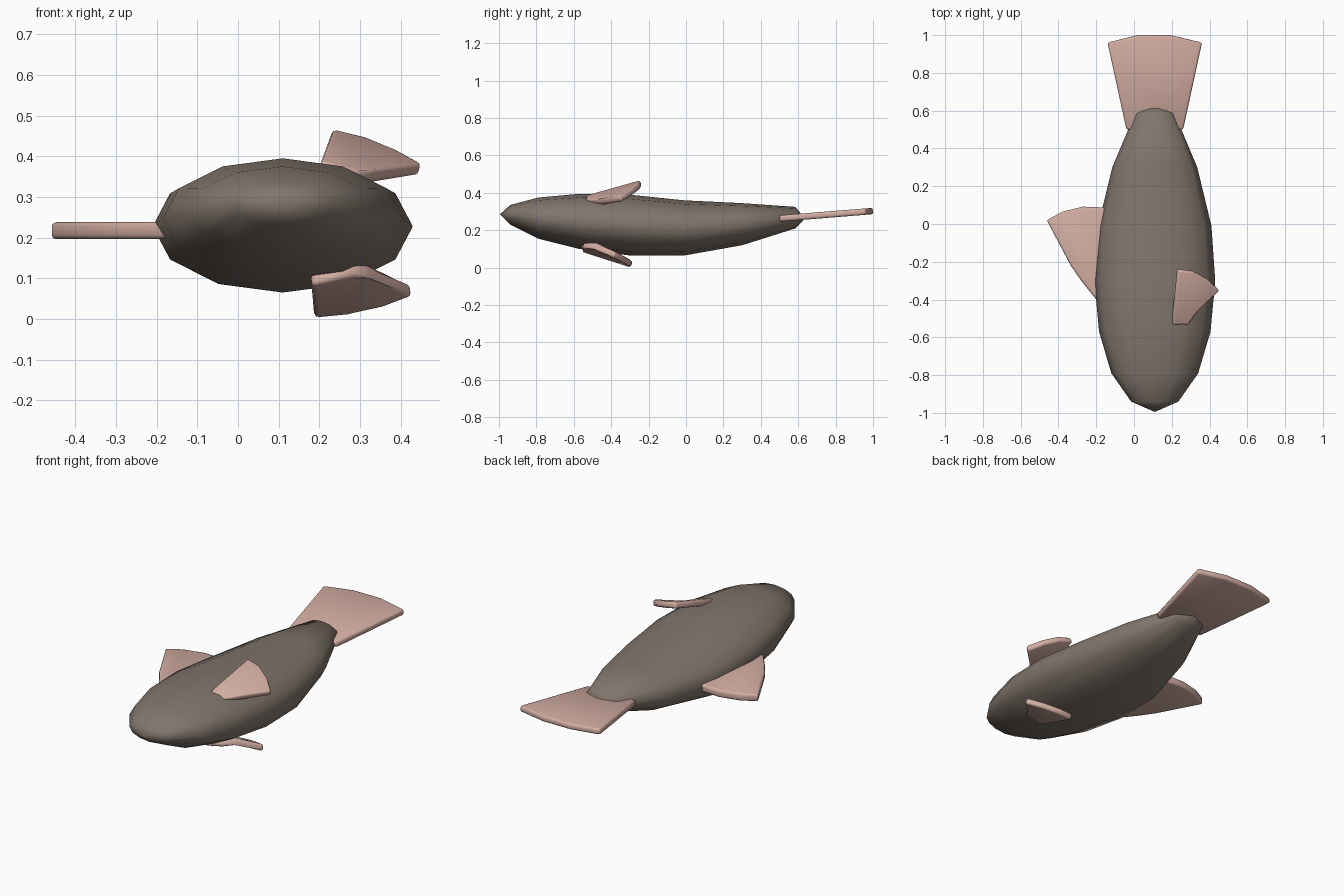
import bpy, bmesh, math
from mathutils import Vector

if "Cube" in bpy.data.objects:
    bpy.data.objects.remove(bpy.data.objects["Cube"])


def material(name, color):
    m = bpy.data.materials.new(name)
    m.diffuse_color = (*color, 1)
    m.use_nodes = True
    m.node_tree.nodes["Principled BSDF"].inputs["Base Color"].default_value = m.diffuse_color
    return m


BROWN = material("brown", (0.22, 0.18, 0.15))
PINK = material("pink", (0.65, 0.42, 0.36))


def make_object(name, bm, mat, angle):
    bmesh.ops.recalc_face_normals(bm, faces=bm.faces)
    mesh = bpy.data.meshes.new(name)
    bm.to_mesh(mesh)
    bm.free()
    mesh.materials.append(mat)
    ob = bpy.data.objects.new(name, mesh)
    bpy.context.collection.objects.link(ob)
    bpy.ops.object.select_all(action='DESELECT')
    ob.select_set(True)
    bpy.context.view_layer.objects.active = ob
    bpy.ops.object.shade_smooth_by_angle(angle=math.radians(angle))
    return ob


def fin(name, outline, thickness=0.034):
    """Thin rounded slab from a flat outline."""
    bm = bmesh.new()
    face = bm.faces.new([bm.verts.new(p) for p in outline])
    face.normal_update()
    n = face.normal.copy() * thickness
    bmesh.ops.translate(bm, verts=bm.verts, vec=-n / 2)
    new = bmesh.ops.extrude_face_region(bm, geom=[face], use_keep_orig=True)
    bmesh.ops.translate(bm, vec=n, verts=[v for v in new["geom"]
                                          if isinstance(v, bmesh.types.BMVert)])
    bmesh.ops.recalc_face_normals(bm, faces=bm.faces)
    rim = [e for e in bm.edges if e.is_manifold and e.calc_face_angle() > 1.2]
    bmesh.ops.bevel(bm, geom=rim, offset=0.011, segments=2, profile=0.5, affect='EDGES')
    return make_object(name, bm, PINK, 60)


# Body: 12-sided elliptical rings (y, half width, bottom z, top z)
CX, SIDES = 0.11, 12
stations = [(-0.94, 0.125, 0.23, 0.335), (-0.79, 0.23, 0.155, 0.375),
            (-0.57, 0.295, 0.10, 0.395), (-0.30, 0.32, 0.065, 0.39),
            (-0.01, 0.30, 0.065, 0.36), (0.30, 0.225, 0.12, 0.345),
            (0.585, 0.105, 0.21, 0.325)]
bm = bmesh.new()
rings = []
for y, w, lo, hi in stations:
    angles = [2 * math.pi * i / SIDES for i in range(SIDES)]
    rings.append([bm.verts.new((CX + w * math.cos(a), y,
                                (lo + hi) / 2 + (hi - lo) / 2 * math.sin(a)))
                  for a in angles])
nose = bm.verts.new((CX, -0.995, 0.285))
rear = bm.verts.new((CX, 0.635, 0.262))
for i in range(SIDES):
    j = (i + 1) % SIDES
    for a, b in zip(rings, rings[1:]):
        bm.faces.new((a[i], a[j], b[j], b[i]))
    bm.faces.new((nose, rings[0][j], rings[0][i]))
    bm.faces.new((rear, rings[-1][i], rings[-1][j]))
make_object("body", bm, BROWN, 80)

# Tail fin
fin("tail_fin", [(x, y, 0.263 + (y - 0.5) * 0.08) for x, y in
                 [(-0.04, 0.50), (0.26, 0.50), (0.36, 0.96), (0.19, 1.0),
                  (0.02, 1.0), (-0.14, 0.96)]])

# Back fin on the flat-lying left edge
fin("back_fin", [(x, y, 0.217) for x, y in
                 [(-0.13, -0.48), (-0.20, -0.40), (-0.28, -0.30), (-0.335, -0.22),
                  (-0.462, 0.02), (-0.38, 0.065), (-0.27, 0.092), (-0.10, 0.085)]], 0.042)

# Paired side fins
fin("upper_side_fin", [(0.20, -0.53, 0.372), (0.285, -0.53, 0.352), (0.335, -0.46, 0.355),
                       (0.45, -0.35, 0.368), (0.385, -0.29, 0.404),
                       (0.31, -0.25, 0.435), (0.23, -0.24, 0.453)])
fin("lower_side_fin", [(0.18, -0.55, 0.098), (0.285, -0.55, 0.12), (0.325, -0.49, 0.11),
                       (0.428, -0.385, 0.07), (0.355, -0.33, 0.042),
                       (0.27, -0.295, 0.024), (0.187, -0.29, 0.016)])
